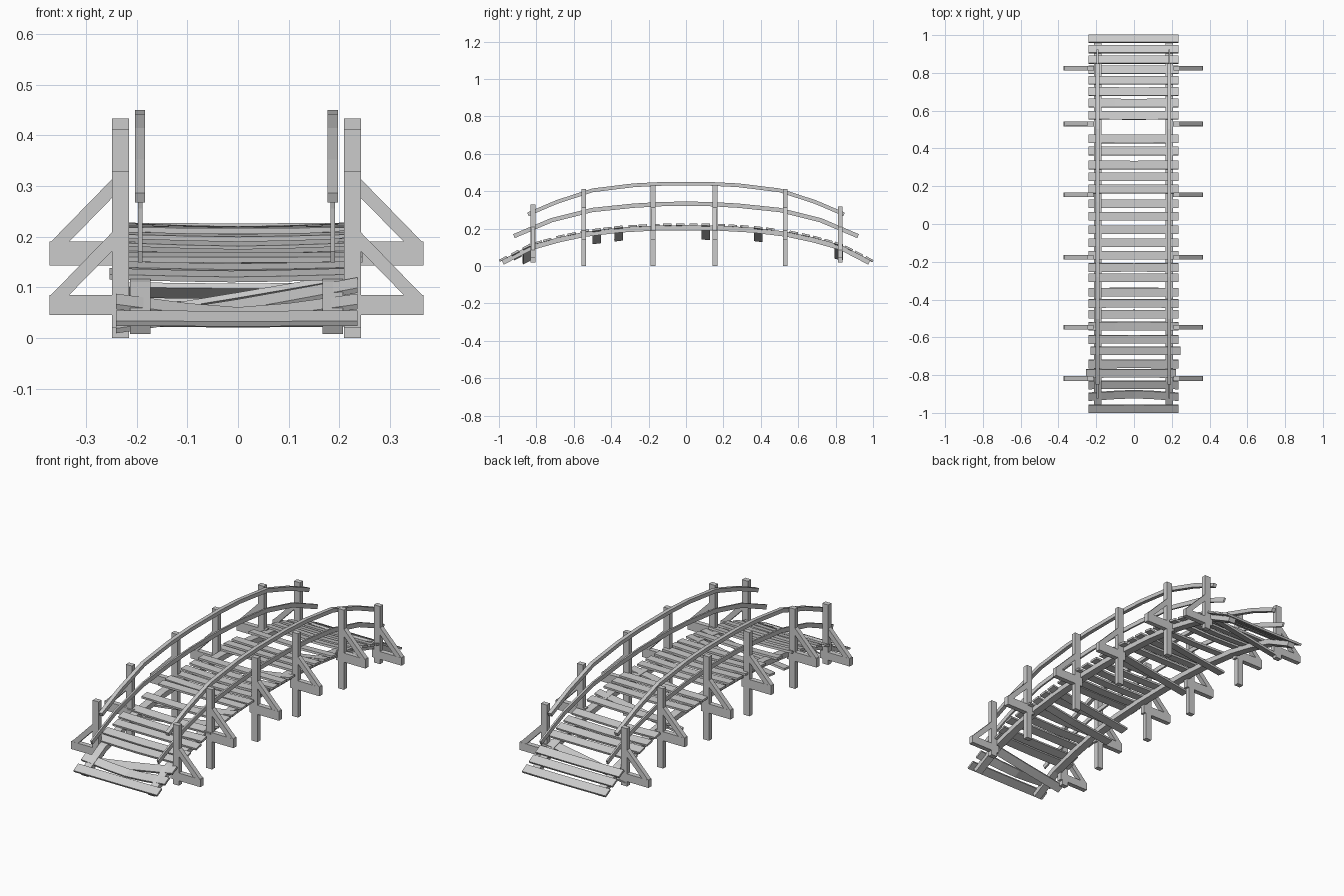
import bpy, bmesh, random
from math import atan2, cos, sin
from mathutils import Vector

if "Cube" in bpy.data.objects:
    bpy.data.objects.remove(bpy.data.objects["Cube"])

random.seed(4)
CX = -0.003  # mirror line of the frame


def tube(name, rings):
    """Skin matching rings of points and cap both ends."""
    n = len(rings[0])
    verts = [tuple(v) for r in rings for v in r]
    faces = [tuple(range(n))[::-1], tuple(range(len(verts) - n, len(verts)))]
    for i in range(len(rings) - 1):
        for j in range(n):
            k = (j + 1) % n
            faces.append((i * n + j, i * n + k, (i + 1) * n + k, (i + 1) * n + j))
    me = bpy.data.meshes.new(name)
    me.from_pydata(verts, [], faces)
    bm = bmesh.new()
    bm.from_mesh(me)
    bmesh.ops.recalc_face_normals(bm, faces=bm.faces)
    bm.to_mesh(me)
    bm.free()
    ob = bpy.data.objects.new(name, me)
    bpy.context.collection.objects.link(ob)
    return ob


def box(name, x0, x1, y0, y1, z0, z1):
    return tube(name, [[(x0, y0, z), (x1, y0, z), (x1, y1, z), (x0, y1, z)] for z in (z0, z1)])


def arch(name, half, x, w, h):
    """Rectangular bar following a symmetric arch of (y, z) points."""
    pts = [Vector((-y, z)) for y, z in half] + [Vector(p) for p in half[-2::-1]]
    rings = []
    for i, p in enumerate(pts):
        d = (pts[min(i + 1, len(pts) - 1)] - pts[max(i - 1, 0)]).normalized()
        n = Vector((-d.y, d.x)) * h / 2
        a, b = p - n, p + n
        rings.append([(x - w / 2, *a), (x + w / 2, *a), (x + w / 2, *b), (x - w / 2, *b)])
    return tube(name, rings)


STRINGER = [(.98, .02), (.83, .098), (.68, .14), (.54, .17), (.35, .193), (.17, .203), (0, .205)]
TOP_RAIL = [(.845, .277), (.69, .343), (.5, .405), (.28, .432), (.12, .44), (0, .44)]
LOW_RAIL = [(.92, .16), (.72, .245), (.5, .3), (.28, .323), (.12, .332), (0, .333)]
POSTS = [(-.818, .02, .33, .045, .085), (-.547, 0, .412, .143, .19), (-.176, 0, .433, .143, .19),
         (.155, 0, .433, .143, .19), (.53, 0, .412, .143, .19), (.825, .02, .318, .045, .085)]


def deck(y):
    """Height and slope angle of the arch at y."""
    a = abs(y)
    for (y1, z1), (y0, z0) in zip(STRINGER, STRINGER[1:]):
        if a >= y0:
            s = (z1 - z0) / (y1 - y0)
            return z0 + s * (a - y0), atan2(s if y > 0 else -s, 1)


# Curved beams, rails, posts and outrigger braces on both sides
for side, s in (("left", -1), ("right", 1)):
    arch(side + "_stringer", STRINGER, CX + s * .19, .04, .027)
    arch(side + "_top_rail", TOP_RAIL, CX + s * .19, .02, .02)
    arch(side + "_lower_rail", LOW_RAIL, CX + s * .19, .009, .023)
    for y, z0, z1, b0, b1 in POSTS:
        y0, y1 = y - .0125, y + .0125
        xs = sorted((CX + s * .212, CX + s * .246))
        box(side + "_post", *xs, y0, y1, z0, z1)
        xs = sorted((CX + s * .2, CX + s * .369))
        box(side + "_outrigger", *xs, y0, y1, b0, b1)
        prof = [(.366, b1), (.33, b1), (.244, b1 + .088), (.244, b1 + .125)]
        tube(side + "_strut", [[(CX + s * x, yy, z) for x, z in prof] for yy in (y - .012, y + .012)])

# Deck planks: unevenly spaced, slightly sagging, six with the left end fallen
PLANKS = [.978, .922, .868, .815, .76, .70, .64, .575, .45, .386, .312, .249, .185, .106, .04, -.03,
          -.10, -.165, -.23, -.285, -.36, -.42, -.477, -.54, -.61, -.67, -.74, -.79, -.85, -.912, -.975]
FALLEN = {3: .08, 9: .07, 13: .075, 20: .07, 22: .07, 28: .08}
SHIFT = {25: .01, 27: -.013}
for i, y in enumerate(PLANKS):
    z, t = deck(y)
    up = Vector((0, -sin(t), cos(t)))
    along = Vector((0, cos(t), sin(t)))
    c = Vector((0, y, z + .012))
    sag = .03 if i == 29 else random.uniform(0, .008)
    rings = []
    for x, f in ((-.241, 0), (-.1, .7), (0, 1), (.1, .7), (.236, 0)):
        drop = FALLEN.get(i, 0) * (.236 - x) / .477
        p = c + Vector((x + SHIFT.get(i, 0), 0, -drop)) - up * sag * f
        a, b = along * .0225, up * .011
        rings.append([p - a, p + a, p + a + b, p - a + b])
    tube("deck_plank", rings)
